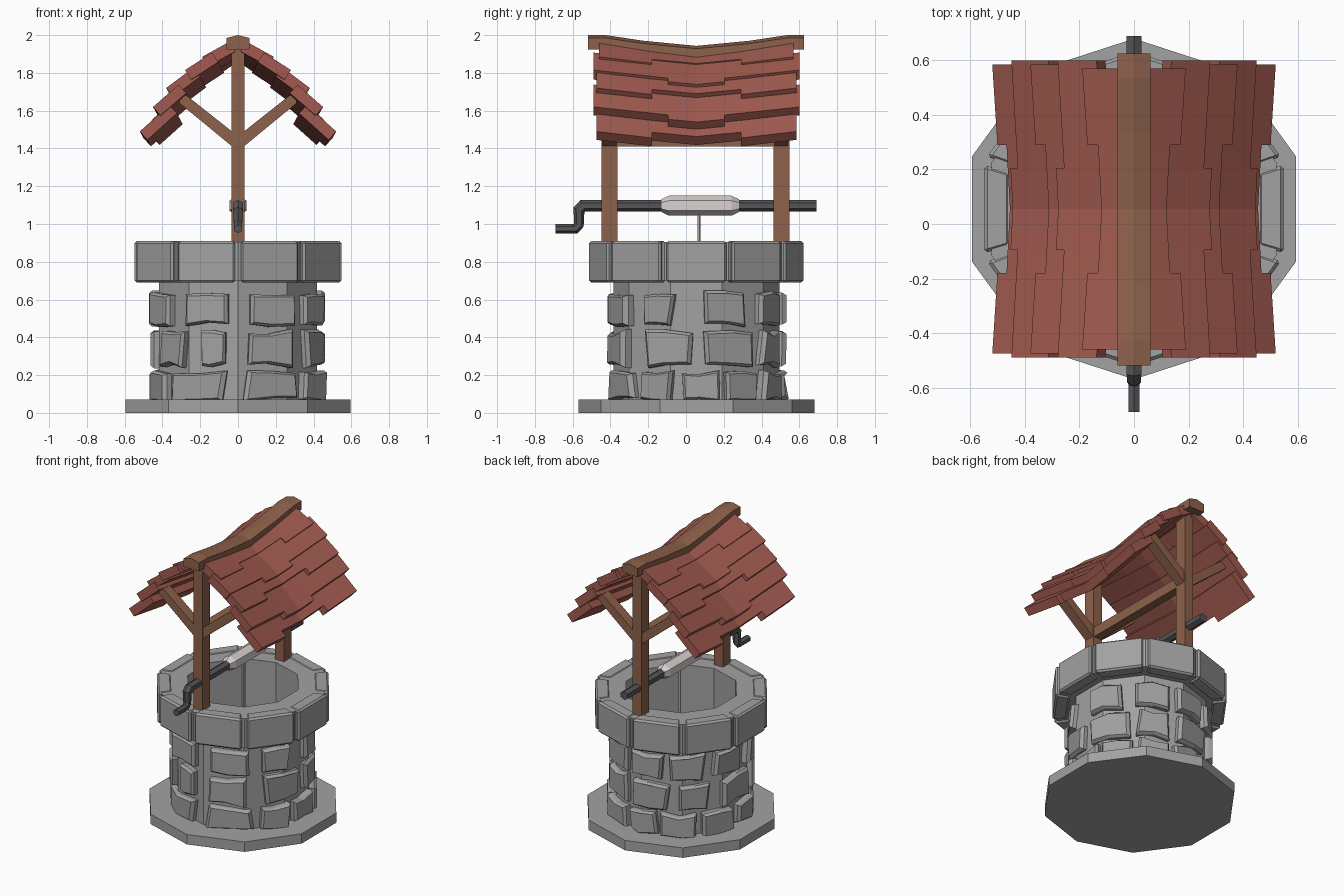
import bpy, bmesh, math, random
from math import sin, cos, radians

if "Cube" in bpy.data.objects:
    bpy.data.objects.remove(bpy.data.objects["Cube"])

random.seed(4)
CY = 0.055                      # y of the well's axis


def material(name, rgb):
    m = bpy.data.materials.new(name)
    m.diffuse_color = (*rgb, 1)
    m.use_nodes = True
    m.node_tree.nodes["Principled BSDF"].inputs["Base Color"].default_value = m.diffuse_color
    return m


STONE = material("stone", (0.36, 0.36, 0.36))
WOOD = material("wood", (0.27, 0.12, 0.07))
TILE = material("tile", (0.36, 0.105, 0.08))
METAL = material("metal", (0.09, 0.092, 0.098))
ROPE = material("rope", (0.70, 0.65, 0.63))


def build(name, lofts, mat, closed=False, bevel=0):
    """One object from a list of lofts; each loft is a list of equal-sized rings."""
    bm = bmesh.new()
    for rings in lofts:
        vs = [[bm.verts.new(p) for p in ring] for ring in rings]
        n = len(vs[0])
        pairs = list(zip(vs, vs[1:])) + ([(vs[-1], vs[0])] if closed else [])
        for a, b in pairs:
            for i in range(n):
                j = (i + 1) % n
                bm.faces.new((a[i], a[j], b[j], b[i]))
        if not closed:
            bm.faces.new(vs[0])
            bm.faces.new(vs[-1])
    bmesh.ops.recalc_face_normals(bm, faces=bm.faces)
    me = bpy.data.meshes.new(name)
    bm.to_mesh(me)
    bm.free()
    me.materials.append(mat)
    ob = bpy.data.objects.new(name, me)
    bpy.context.collection.objects.link(ob)
    if bevel:
        mod = ob.modifiers.new("bevel", 'BEVEL')
        mod.width, mod.segments = bevel, 1
    return ob


def box(x0, x1, y0, y1, z0, z1):
    return [[(x0, y0, z), (x1, y0, z), (x1, y1, z), (x0, y1, z)] for z in (z0, z1)]


def deca(a, r, z):
    """Point at angle a (degrees) on a ten-sided outline with corner radius r."""
    d = (a + 18) % 36 - 18
    r *= cos(radians(18)) / cos(radians(d))
    return (r * cos(radians(a)), CY + r * sin(radians(a)), z)


def tube(path):
    """Six-sided tube in the x = 0 plane through (y, z, radius) points."""
    rings = []
    for i, (y, z, r) in enumerate(path):
        dirs = []
        for p, q in ((i - 1, i), (i, i + 1)):
            if p >= 0 and q < len(path):
                dy, dz = path[q][0] - path[p][0], path[q][1] - path[p][1]
                l = math.hypot(dy, dz)
                dirs.append((dy / l, dz / l))
        ty, tz = sum(d[0] for d in dirs), sum(d[1] for d in dirs)
        l = math.hypot(ty, tz)
        ty, tz, k = ty / l, tz / l, len(dirs) / l
        rings.append([(r * sin(f), y - tz * r * k * cos(f), z + ty * r * k * cos(f))
                      for f in (math.tau * s / 6 for s in range(6))])
    return rings


# Base slab, hollow wall and rim core
corners = [18 + 36 * k for k in range(10)]
build("base_slab", [[[deca(a, 0.625, z) for a in corners] for z in (0, 0.07)]], STONE)
for name, prof in (("well_wall", ((0.37, 0.06), (0.44, 0.06), (0.44, 0.72), (0.37, 0.72))),
                   ("rim_core", ((0.37, 0.70), (0.55, 0.70), (0.55, 0.905), (0.37, 0.905)))):
    build(name, [[[deca(a, r, z) for r, z in prof] for a in corners]], STONE, closed=True)

# Rim blocks, one for each side, with narrow gaps at the corners
blocks = []
for k in range(10):
    a, b = 36 * k - 16.4, 36 * k + 16.4
    blocks.append([[deca(a, 0.577, z), deca(b, 0.577, z), deca(b, 0.48, z), deca(a, 0.48, z)]
                   for z in (0.69, 0.91)])
build("rim_blocks", blocks, STONE, bevel=0.012)

# Raised stones: rows of (bottom, top, [(angle, half width)...])
ROWS = [
    (0.07, 0.215, [(-120, 21), (-66, 19), (-29, 12), (3, 13), (32, 12), (62, 13),
                   (92, 12), (124, 15), (158, 14), (196, 17)]),
    (0.25, 0.43, [(-140, 12), (-108, 8), (-69, 15), (-20, 16), (23, 18), (62, 13),
                  (98, 16), (135, 13), (177, 17)]),
    (0.465, 0.635, [(-112, 15), (-67, 16), (-27, 11), (19, 15), (60, 14), (96, 13),
                    (130, 14), (167, 14), (205, 14)])]
stones = []
for z0, z1, items in ROWS:
    zm, h = (z0 + z1) / 2, (z1 - z0) / 2
    for ang, w in items:
        outline = [(u * w + random.uniform(-2, 2), v * h + random.uniform(-0.014, 0.014))
                   for u, v in ((-1, -1), (0, -1), (1, -1), (1, 1), (0, 1), (-1, 1))]
        r = random.uniform(0.483, 0.497)
        stones.append([[deca(ang + a * s, rad, zm + z * s) for a, z in outline]
                       for rad, s in ((0.40, 1), (r - 0.018, 1), (r, 0.85))])
build("wall_stones", stones, STONE)

# Posts, tie beam and braces
POSTS = (CY - 0.46, CY + 0.45)
for label, y in zip(("front", "back"), POSTS):
    build(label + "_post", [box(-0.035, 0.035, y - 0.043, y + 0.043, 0.88, 1.93)], WOOD)
    braces = []
    for s in (-1, 1):
        prof = ((0, 1.385), (0.31, 1.64), (0.31, 1.71), (0, 1.465))
        braces.append([[(s * x, yy, z) for x, z in prof] for yy in (y - 0.036, y + 0.036)])
    build(label + "_braces", braces, WOOD)
build("tie_beam", [box(-0.03, 0.03, POSTS[0], POSTS[1], 1.41, 1.48)], WOOD)


def sag(y):
    u = abs(y - CY)
    if u >= 0.48:
        return 0
    if u >= 0.28:
        return 0.03 * (0.48 - u) / 0.2
    return 0.03 + 0.027 * (0.28 - u) / 0.28


# Sagging ridge beam
ridge_section = ((-0.06, -0.075), (0.06, -0.075), (0.06, -0.015), (0, 0), (-0.06, -0.015))
ridge_ys = [CY + d for d in (-0.575, -0.48, -0.28, 0, 0.28, 0.48, 0.57)]
build("ridge_beam", [[[(x, y, 2.0 + z - sag(y)) for x, z in ridge_section]
                      for y in ridge_ys]], WOOD)

# Shingle rows: (lower edge x, z, slope in degrees, half length, length)
SHINGLES = [(0.19, 1.885, 29, 0.515, 0.17), (0.28, 1.815, 33, 0.545, 0.17),
            (0.38, 1.72, 37, 0.53, 0.18), (0.45, 1.62, 41, 0.545, 0.18),
            (0.52, 1.49, 42, 0.53, 0.21)]
THICK = 0.06
for side, s in (("left", -1), ("right", 1)):
    pieces = []
    for i, (ex, ez, slope, half, length) in enumerate(SHINGLES):
        c, d = cos(radians(slope)), sin(radians(slope))
        if i % 2:                       # middle shingle hangs lower
            step, extra = 0.15, 0.035
        else:                           # end shingles hang lower
            step, extra = 0.235, -0.045
        for ys, ext in (((-half, -step), 0), ((-step, 0, step), extra), ((step, half), 0)):
            rings = []
            for v in ys:
                y = CY + v
                g = sag(y)
                ring = []
                for along, down in ((-length, 0), (ext, 0), (ext, THICK), (-length, THICK)):
                    x = ex + along * c - down * d - 0.55 * g
                    z = ez - along * d - down * c - g
                    ring.append((s * max(x, 0.005), y, z))
                rings.append(ring)
            pieces.append(rings)
    build(side + "_roof_shingles", pieces, TILE)

# Windlass: axle with crank, drum and rope
AZ = 1.097
build("axle_and_crank", [tube([(0.69, AZ, 0.031), (-0.545, AZ, 0.031), (-0.567, 1.075, 0.029),
                               (-0.567, 0.995, 0.025), (-0.585, 0.975, 0.024),
                               (-0.69, 0.975, 0.024)])], METAL)
build("windlass_drum", [tube([(-0.13, AZ, 0.034), (-0.09, AZ, 0.053),
                              (0.24, AZ, 0.053), (0.28, AZ, 0.034)])], ROPE)
build("rope", [tube([(0.068, 1.08, 0.008), (0.068, 0.07, 0.008)])], ROPE)
